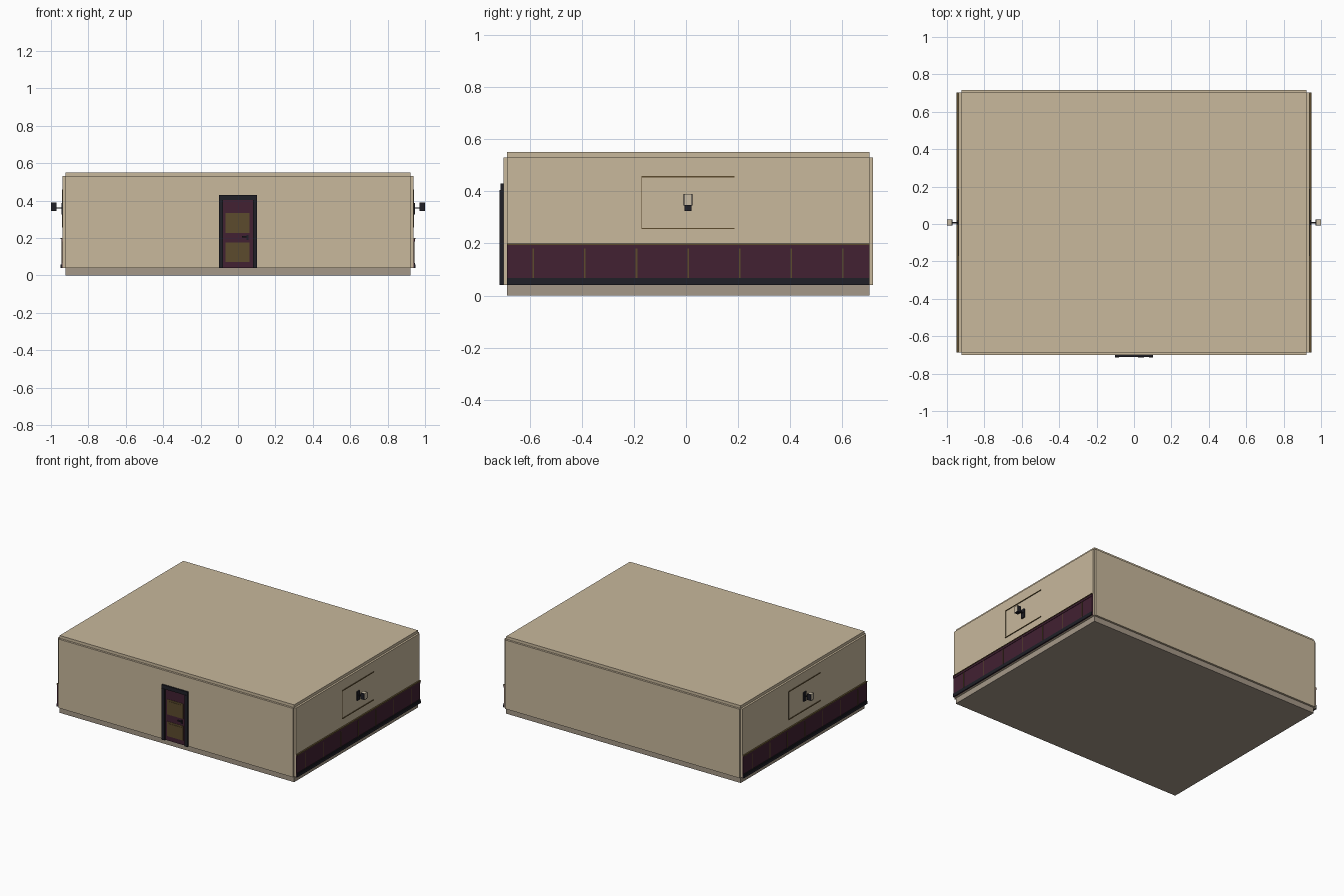
import bpy
import bmesh
from mathutils import Matrix, Vector

if "Cube" in bpy.data.objects:
    bpy.data.objects.remove(bpy.data.objects["Cube"])


def material(name, rgb):
    m = bpy.data.materials.new(name)
    m.diffuse_color = (*rgb, 1.0)
    m.use_nodes = True
    m.node_tree.nodes["Principled BSDF"].inputs["Base Color"].default_value = m.diffuse_color
    return m


PLASTER = material("beige plaster", (0.578, 0.479, 0.332))
FLOOR = material("grey taupe floor", (0.376, 0.314, 0.246))
PURPLE = material("dark plum panel", (0.054, 0.015, 0.032))
DARK = material("near black trim", (0.014, 0.014, 0.020))
BRASS = material("dull olive brass", (0.107, 0.071, 0.026))
GLASS = material("pale lamp glass", (0.58, 0.50, 0.37))

CY = 0.008            # centre of the room in y
HX, HY = 0.923, 0.695  # half size of floor and ceiling slabs
T = 0.014             # half wall thickness
Z0, Z1 = 0.04, 0.53   # wall bottom and top


def boxes(name, mat, spans):
    """One object from boxes, each (x0, x1, y0, y1, z0, z1), y from room centre."""
    bm = bmesh.new()
    for x0, x1, y0, y1, z0, z1 in spans:
        size = Matrix.Diagonal((abs(x1 - x0), abs(y1 - y0), abs(z1 - z0), 1))
        mid = Vector(((x0 + x1) / 2, (y0 + y1) / 2 + CY, (z0 + z1) / 2))
        bmesh.ops.create_cube(bm, size=1, matrix=Matrix.Translation(mid) @ size)
    me = bpy.data.meshes.new(name)
    bm.to_mesh(me)
    bm.free()
    me.materials.append(mat)
    ob = bpy.data.objects.new(name, me)
    bpy.context.collection.objects.link(ob)
    return ob


# Floor and ceiling slabs
boxes("floor_slab", FLOOR, [(-HX, HX, -HY, HY, 0, Z0)])
boxes("ceiling_slab", PLASTER, [(-HX, HX, -HY, HY, Z1, 0.55)])

# Walls straddle the slab edges, leaving a notch at each corner
boxes("back_wall", PLASTER, [(-HX, HX, HY - T, HY + T, Z0, Z1)])
boxes("front_wall", PLASTER, [
    (-HX, -0.09, -HY - T, -HY + T, Z0, Z1),
    (0.09, HX, -HY - T, -HY + T, Z0, Z1),
    (-0.09, 0.09, -HY - T, -HY + T, 0.41, Z1)])

# Front door: frame, leaf, raised panels and handle
F = -HY - T
boxes("door_frame", DARK, [
    (-0.102, -0.079, F - 0.014, F + 0.02, Z0, 0.405),
    (0.079, 0.102, F - 0.014, F + 0.02, Z0, 0.405),
    (-0.102, 0.102, F - 0.011, F + 0.02, 0.403, 0.43)])
boxes("door_leaf", PURPLE, [(-0.079, 0.079, F - 0.003, F + 0.015, Z0, 0.403)])
for label, z0, z1 in (("lower", 0.072, 0.176), ("upper", 0.226, 0.334)):
    boxes(label + "_door_panel", BRASS, [
        (-0.066, 0.062, F - 0.005, F, z0, z1),
        (-0.054, 0.050, F - 0.007, F, z0 + 0.012, z1 - 0.012)])
boxes("door_handle", DARK, [
    (0.045, 0.056, F - 0.008, F, 0.190, 0.216),
    (0.022, 0.054, F - 0.012, F - 0.007, 0.202, 0.210)])

# Both side walls share the same fittings, turned half way round
for side, s in (("right", 1), ("left", -1)):
    def part(name, mat, spans):
        boxes(f"{side}_{name}", mat,
              [(s * a, s * b, s * c, s * d, e, f) for a, b, c, d, e, f in spans])

    W = HX + T
    part("wall", PLASTER, [(HX - T, W, -HY, HY, Z0, Z1)])

    # Wainscot with skirting, cap rail and upright strips
    part("wainscot", PURPLE, [(W, W + 0.005, -HY, HY, Z0, 0.18),
                              (W, W + 0.008, -HY, HY, 0.18, 0.195)])
    part("skirting", DARK, [(W, W + 0.011, -HY, HY, Z0, 0.058),
                            (W, W + 0.008, -HY, HY, 0.058, 0.067)])
    part("cap_rail", BRASS, [(W, W + 0.011, -HY, HY, 0.194, 0.2)])
    part("upright_strips", BRASS,
         [(W, W + 0.007, k * 0.198 - 0.003, k * 0.198 + 0.003, 0.067, 0.18)
          for k in range(-3, 4)])

    # Three sided wall moulding
    part("wall_moulding", BRASS, [
        (W, W + 0.005, -0.178, 0.178, 0.453, 0.458),
        (W, W + 0.005, -0.178, 0.178, 0.255, 0.260),
        (W, W + 0.003, -0.179, -0.176, 0.255, 0.458)])

    # Wall lamp: back plate, arm, glass and cheek plates
    part("lamp_bracket", DARK, [
        (W, W + 0.008, -0.013, 0.013, 0.324, 0.388),
        (W, 0.972, -0.004, 0.004, 0.357, 0.364)])
    part("lamp_glass", GLASS, [(0.972, 1.0, -0.013, 0.013, 0.348, 0.39)])
    part("lamp_cheeks", DARK, [
        (0.971, 1.0, -0.017, -0.013, 0.346, 0.39),
        (0.971, 1.0, 0.013, 0.017, 0.346, 0.39),
        (0.971, 1.0, -0.013, 0.013, 0.344, 0.349)])
